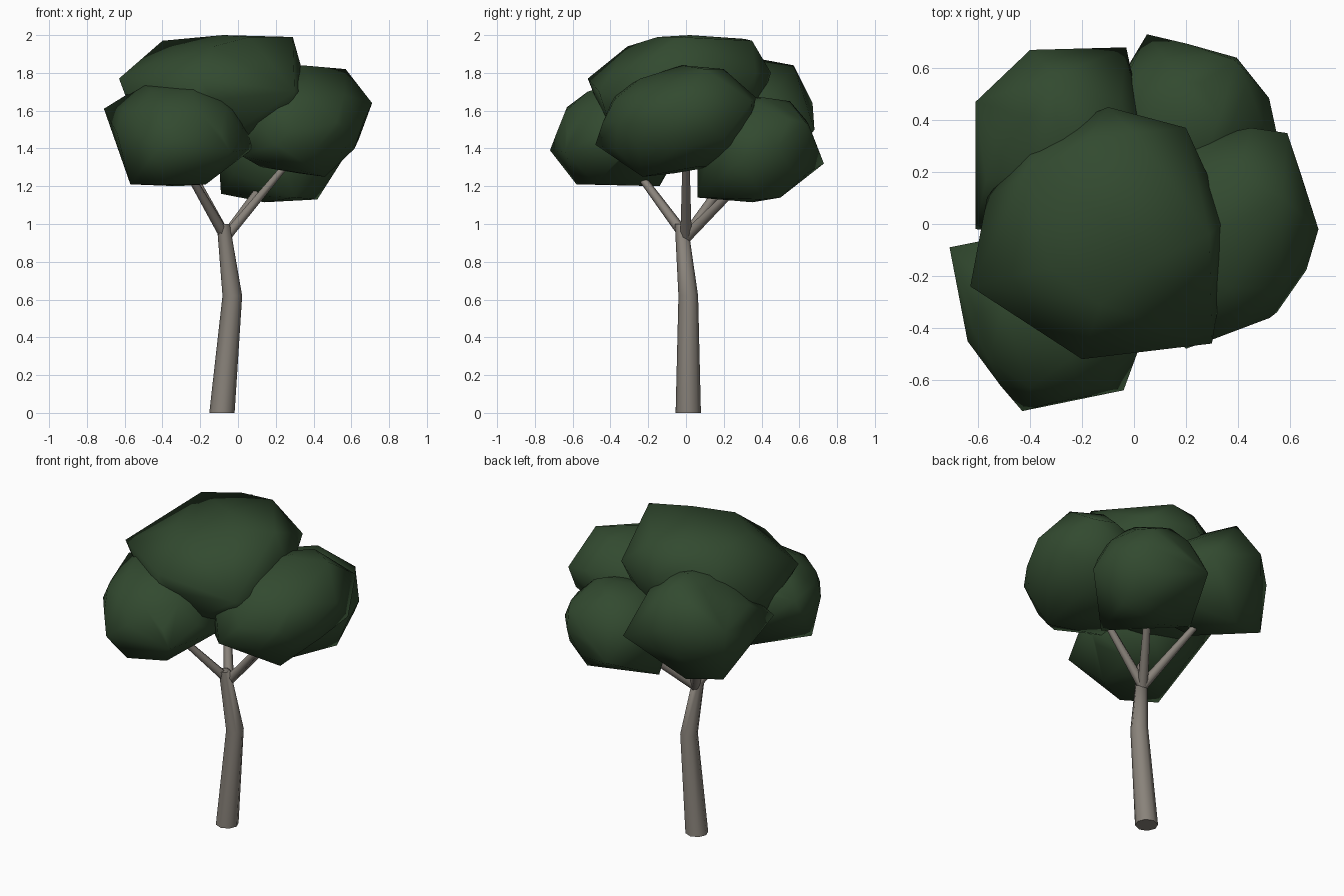
import bpy, bmesh, math, random
from mathutils import Vector

if "Cube" in bpy.data.objects:
    bpy.data.objects.remove(bpy.data.objects["Cube"])


def material(name, rgb):
    m = bpy.data.materials.new(name)
    m.diffuse_color = (*rgb, 1)
    m.use_nodes = True
    m.node_tree.nodes["Principled BSDF"].inputs["Base Color"].default_value = m.diffuse_color
    return m


BARK = material("bark", (0.25, 0.225, 0.195))
LEAF = material("leaf", (0.032, 0.068, 0.029))


def finish(name, bm, mat):
    bmesh.ops.recalc_face_normals(bm, faces=bm.faces)
    me = bpy.data.meshes.new(name)
    bm.to_mesh(me)
    bm.free()
    me.materials.append(mat)
    ob = bpy.data.objects.new(name, me)
    bpy.context.collection.objects.link(ob)
    bpy.context.view_layer.objects.active = ob
    for o in bpy.context.selected_objects:
        o.select_set(False)
    ob.select_set(True)
    bpy.ops.object.shade_smooth_by_angle(angle=math.radians(80))


def limb(name, points, radii, sides, level=False):
    """Tapered tube; level=True keeps its rings horizontal."""
    bm = bmesh.new()
    pts = [Vector(p) for p in points]
    axis = Vector((0, 0, 1)) if level else pts[-1] - pts[0]
    q = axis.to_track_quat('Z', 'Y')
    rings = []
    for p, r in zip(pts, radii):
        rings.append([bm.verts.new(p + q @ Vector((r * math.cos(a), r * math.sin(a), 0)))
                      for a in (2 * math.pi * i / sides for i in range(sides))])
    for a, b in zip(rings, rings[1:]):
        for i in range(sides):
            j = (i + 1) % sides
            bm.faces.new((a[i], a[j], b[j], b[i]))
    bm.faces.new(rings[0])
    bm.faces.new(rings[-1])
    finish(name, bm, BARK)


def leaf_clump(name, lo, hi, seed, corners):
    """Convex lump: icosphere shrunk inside a box, wrapped together with the corners."""
    rng = random.Random(seed)
    lo, hi = Vector(lo), Vector(hi)
    mid, half = (lo + hi) / 2, (hi - lo) / 2
    ball = bmesh.new()
    bmesh.ops.create_icosphere(ball, subdivisions=2, radius=1)
    pts = [mid + v.co * half * rng.uniform(0.89, 0.94) for v in ball.verts]
    ball.free()
    bm = bmesh.new()
    for p in pts + [Vector(c) for c in corners]:
        bm.verts.new(p)
    bmesh.ops.convex_hull(bm, input=bm.verts)
    bmesh.ops.delete(bm, geom=[v for v in bm.verts if not v.link_faces], context='VERTS')
    finish(name, bm, LEAF)


# Trunk with a bend
limb("trunk", [(-0.085, 0.012, 0), (-0.03, 0.012, 0.62), (-0.078, -0.025, 1.0)],
     [0.067, 0.052, 0.034], 8, level=True)

# Branches, one to each outer clump
fork = (-0.065, 0.0, 0.93)
for side, tip in (("front_left", (-0.29, -0.29, 1.32)), ("right", (0.27, 0, 1.33)),
                  ("back_right", (0.16, 0.32, 1.25)), ("back_left", (-0.27, 0.27, 1.32))):
    limb("branch_" + side, [fork, tip], [0.03, 0.019], 6)

# Foliage clumps
leaf_clump("foliage_top", (-0.63, -0.52, 1.31), (0.36, 0.45, 2.0), 1, [
    (-0.63, -0.24, 1.77), (-0.2, -0.52, 1.77), (0.3, -0.46, 1.7), (0.36, 0.02, 1.74),
    (0.29, -0.04, 1.99), (0.2, 0.37, 1.8), (-0.1, 0.45, 1.8), (-0.4, 0.2, 1.97),
    (-0.19, 0.31, 1.98), (0.0, 0.35, 1.97), (-0.08, 0.02, 2.0), (0.06, -0.15, 1.99),
    (-0.13, -0.31, 1.94), (0.35, -0.16, 1.7)])
leaf_clump("foliage_front_left", (-0.69, -0.72, 1.2), (0.08, 0.03, 1.76), 2, [
    (-0.71, -0.09, 1.61), (-0.62, -0.41, 1.57), (-0.43, -0.72, 1.39), (-0.04, -0.64, 1.38),
    (-0.57, -0.46, 1.21), (-0.38, -0.58, 1.21), (-0.17, -0.48, 1.21), (-0.32, -0.14, 1.2),
    (0.08, -0.3, 1.4), (-0.17, -0.32, 1.76), (-0.5, -0.3, 1.74)])
leaf_clump("foliage_right", (-0.08, -0.48, 1.24), (0.71, 0.37, 1.84), 3, [
    (0.71, -0.02, 1.64), (0.64, 0.2, 1.45), (0.55, -0.34, 1.52), (0.2, -0.48, 1.42),
    (0.59, 0.35, 1.65), (0.57, 0.1, 1.82), (0.34, -0.02, 1.84), (0.46, -0.23, 1.25),
    (0.02, -0.27, 1.36), (0.45, 0.37, 1.67), (0.4, 0.2, 1.82)])
leaf_clump("foliage_back_right", (-0.15, 0.04, 1.12), (0.56, 0.73, 1.7), 4, [
    (0.05, 0.73, 1.32), (0.39, 0.63, 1.54), (0.56, 0.3, 1.35), (0.42, 0.4, 1.13),
    (0.35, 0.5, 1.14), (-0.09, 0.4, 1.16), (0.14, 0.35, 1.115), (0.3, 0.06, 1.14),
    (0.33, 0.41, 1.67), (0.18, 0.55, 1.65)])
leaf_clump("foliage_back_left", (-0.61, -0.06, 1.23), (0.08, 0.67, 1.86), 5, [
    (-0.61, 0.47, 1.6), (-0.4, 0.67, 1.64), (-0.03, 0.68, 1.5), (-0.57, 0.17, 1.65),
    (-0.61, -0.02, 1.52), (-0.6, 0.24, 1.45), (-0.58, 0.45, 1.28), (-0.35, 0.5, 1.24),
    (-0.3, 0.57, 1.84), (-0.3, 0.41, 1.87)])
